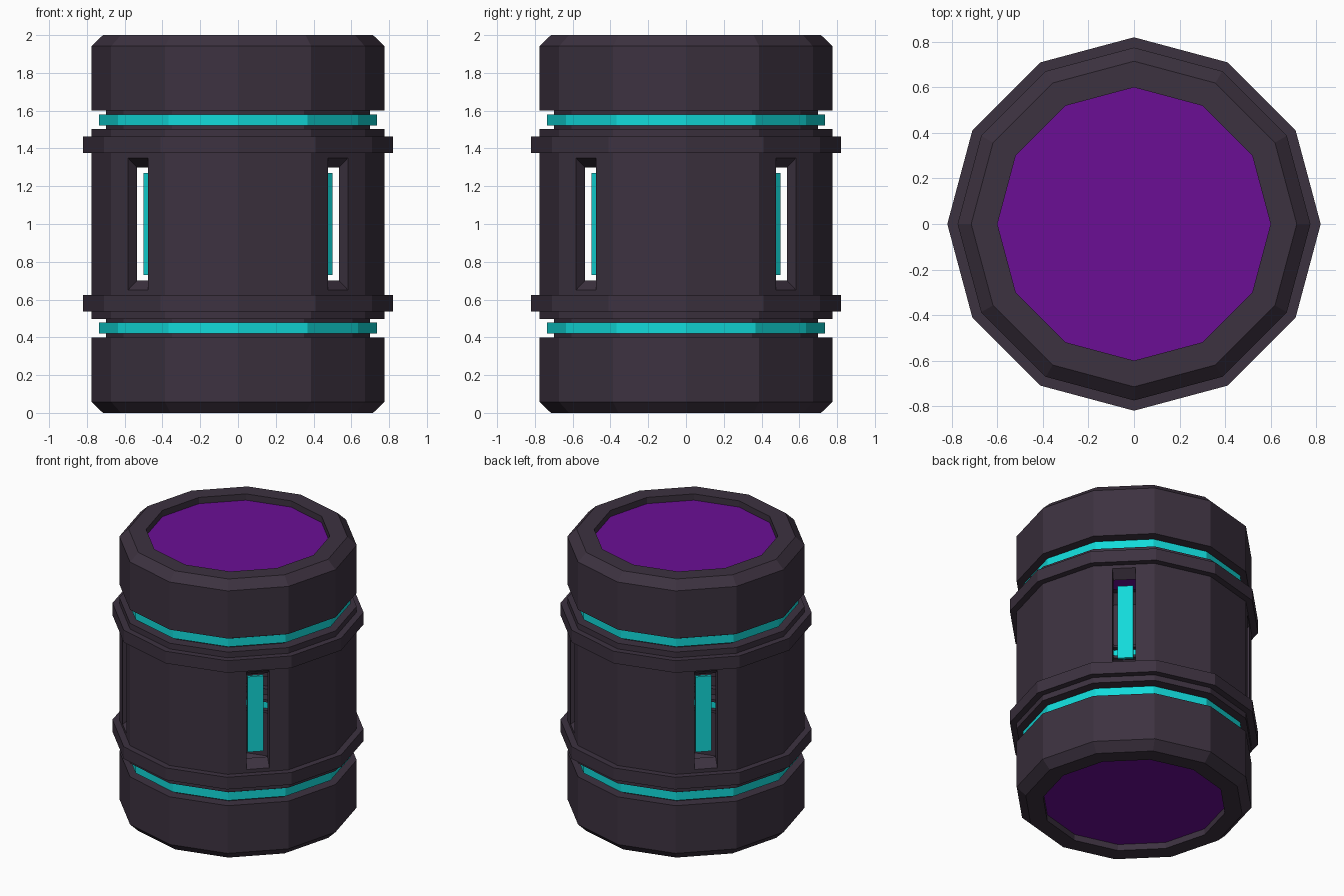
import bpy, bmesh
from math import cos, sin, radians
from mathutils import Vector

cube = bpy.data.objects.get("Cube")
if cube:
    bpy.data.objects.remove(cube)

SIDES = 12


def material(name, rgb):
    m = bpy.data.materials.new(name)
    m.use_nodes = True
    m.diffuse_color = (*rgb, 1)
    m.node_tree.nodes["Principled BSDF"].inputs["Base Color"].default_value = (*rgb, 1)
    return m


shell_dark = material("dark_plum_shell", (0.046, 0.032, 0.051))
glow_cyan = material("cyan_glow", (0.006, 0.70, 0.70))
panel_purple = material("purple_panel", (0.145, 0.0045, 0.30))


def finish(name, bm, *mats):
    mesh = bpy.data.meshes.new(name)
    bm.to_mesh(mesh)
    bm.free()
    for m in mats:
        mesh.materials.append(m)
    obj = bpy.data.objects.new(name, mesh)
    bpy.context.collection.objects.link(obj)
    return obj


def ring_points(r, z):
    return [Vector((r * cos(radians(30 * i)), r * sin(radians(30 * i)), z)) for i in range(SIDES)]


def slot_rect(angle, r, half_width, half_height):
    """Four corners of an upright rectangle facing outward at an angle."""
    out = Vector((cos(angle), sin(angle), 0))
    side = Vector((-sin(angle), cos(angle), 0))
    centre = out * r + Vector((0, 0, 1))
    return [centre + side * (half_width * a) + Vector((0, 0, half_height * b))
            for a, b in ((-1, -1), (1, -1), (1, 1), (-1, 1))]


def frame(bm, outer, inner):
    for k in range(4):
        n = (k + 1) % 4
        bm.faces.new((outer[k], outer[n], inner[n], inner[k]))


# Shell: lower half profile (radius, height), mirrored to make the upper half
half = [(0.6, 0.045), (0.6, 0), (0.715, 0), (0.775, 0.058), (0.775, 0.40),
        (0.70, 0.40), (0.70, 0.419), (0.735, 0.419), (0.735, 0.478),
        (0.70, 0.478), (0.70, 0.497), (0.775, 0.497), (0.775, 0.538),
        (0.82, 0.538), (0.82, 0.625), (0.775, 0.625)]
profile = half + [(r, 2 - z) for r, z in reversed(half)]
WALL = len(half) - 1          # band that carries the slots
APOTHEM = 0.775 * cos(radians(15))

bm = bmesh.new()
rings = [[bm.verts.new(p) for p in ring_points(r, z)] for r, z in profile]
for j in range(len(rings) - 1):
    glowing = profile[j][0] == profile[j + 1][0] == 0.735
    for i in range(SIDES):
        n = (i + 1) % SIDES
        quad = (rings[j][i], rings[j][n], rings[j + 1][n], rings[j + 1][i])
        if j == WALL and i % 3 == 1:
            # Slot opening with walls narrowing in height toward the inside
            angle = radians(30 * i + 15)
            rim = [bm.verts.new(p) for p in slot_rect(angle, APOTHEM, 0.075, 0.35)]
            inner = [bm.verts.new(p) for p in slot_rect(angle, APOTHEM - 0.066, 0.075, 0.30)]
            frame(bm, quad, rim)
            frame(bm, rim, inner)
        else:
            bm.faces.new(quad).material_index = int(glowing)
finish("barrel_shell", bm, shell_dark, glow_cyan)

# Recessed end panels
for name, z in (("bottom_panel", 0.045), ("top_panel", 1.955)):
    bm = bmesh.new()
    points = ring_points(0.6, z)
    if z < 1:
        points.reverse()
    bm.faces.new([bm.verts.new(p) for p in points])
    finish(name, bm, panel_purple)

# Glowing strips standing behind the four slots
for k, name in enumerate(("back_left", "back_right", "front_right", "front_left")):
    angle = radians(45 + 90 * k)
    bm = bmesh.new()
    front = [bm.verts.new(p) for p in slot_rect(angle, 0.656, 0.052, 0.27)]
    back = [bm.verts.new(p) for p in slot_rect(angle, 0.636, 0.052, 0.27)]
    bm.faces.new(front)
    bm.faces.new(back[::-1])
    frame(bm, back, front)
    finish(name + "_light_strip", bm, glow_cyan)
